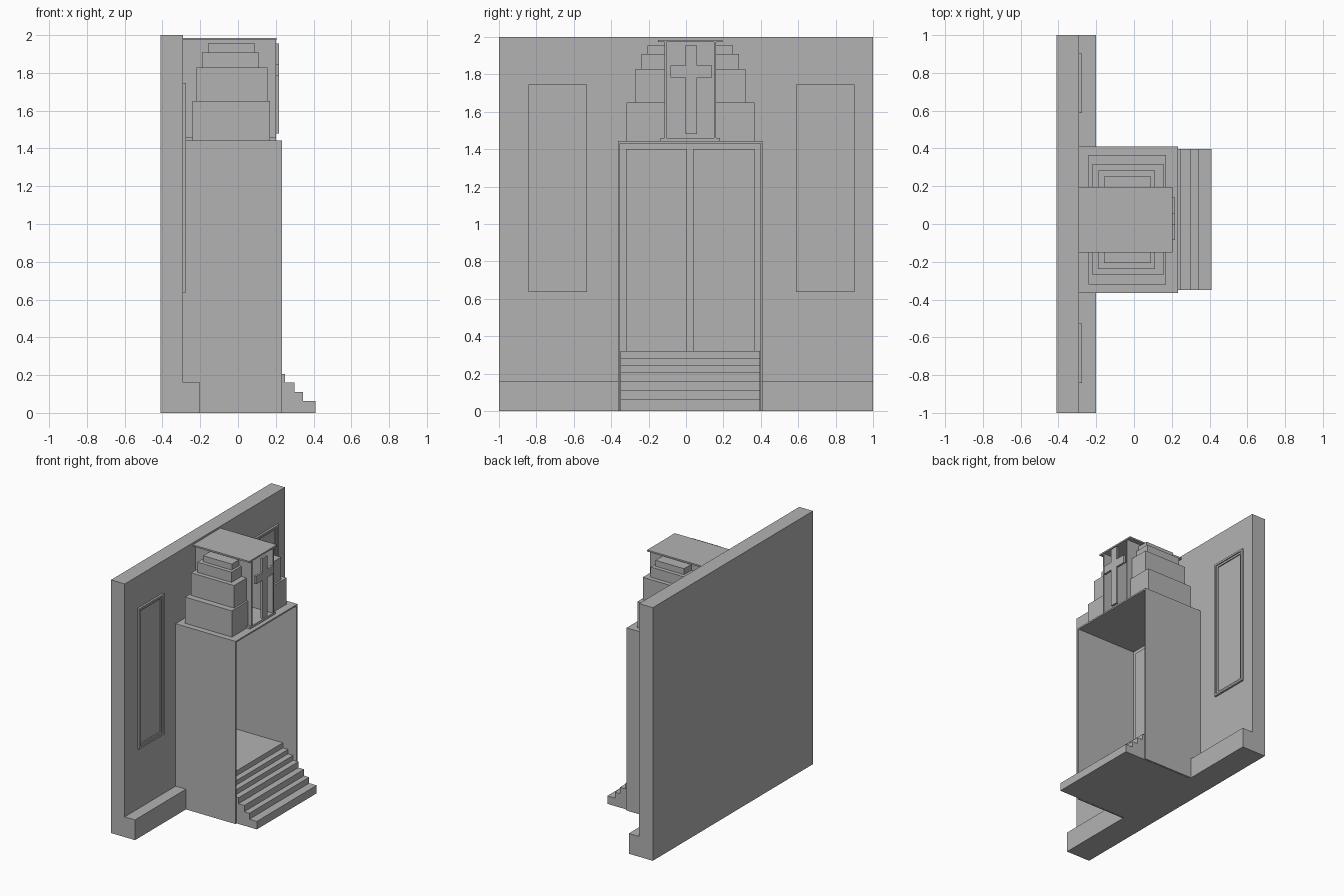
import bpy
import bmesh

cube = bpy.data.objects.get("Cube")
if cube:
    bpy.data.objects.remove(cube, do_unlink=True)

stone = bpy.data.materials.new("grey_stone")
stone.use_nodes = True
GREY = (0.45, 0.45, 0.45, 1)
stone.diffuse_color = GREY
stone.node_tree.nodes["Principled BSDF"].inputs["Base Color"].default_value = GREY


def finish(name, bm):
    bmesh.ops.recalc_face_normals(bm, faces=bm.faces)
    mesh = bpy.data.meshes.new(name)
    bm.to_mesh(mesh)
    bm.free()
    mesh.materials.append(stone)
    obj = bpy.data.objects.new(name, mesh)
    bpy.context.collection.objects.link(obj)
    return obj


def box(name, x, y, z):
    """Box given by its (low, high) range on each axis."""
    bm = bmesh.new()
    bmesh.ops.create_cube(bm, size=1)
    for v in bm.verts:
        v.co = [r[0] if c < 0 else r[1] for c, r in zip(v.co, (x, y, z))]
    return finish(name, bm)


def extrude(name, points, direction):
    """Solid made by sweeping a flat outline along a vector."""
    bm = bmesh.new()
    face = bm.faces.new([bm.verts.new(p) for p in points])
    result = bmesh.ops.extrude_face_region(bm, geom=[face])
    moved = [g for g in result["geom"] if isinstance(g, bmesh.types.BMVert)]
    bmesh.ops.translate(bm, verts=moved, vec=direction)
    return finish(name, bm)


def frame(name, x, y, z, width):
    """Rectangular ring standing on the wall."""
    bm = bmesh.new()
    loops = []
    for depth in x:
        for inset in (0, width):
            a, b = y[0] + inset, y[1] - inset
            c, d = z[0] + inset, z[1] - inset
            loops.append([bm.verts.new((depth, p, q))
                          for p, q in ((a, c), (b, c), (b, d), (a, d))])
    for one, two in ((0, 1), (1, 3), (3, 2), (2, 0)):
        for i in range(4):
            j = (i + 1) % 4
            bm.faces.new((loops[one][i], loops[one][j], loops[two][j], loops[two][i]))
    return finish(name, bm)


WALL = -0.29   # outer face of the main wall
MID = 0.023    # middle of the entrance

# Main wall and its plinth
extrude("main_wall", [(-0.41, -1, 0), (-0.2, -1, 0), (-0.2, -1, 0.16),
                      (WALL, -1, 0.16), (WALL, -1, 2), (-0.41, -1, 2)], (0, 2, 0))

# Framed wall panels
for side, y0, y1 in (("right", -0.843, -0.528), ("left", 0.588, 0.902)):
    z0, z1, w = 0.637, 1.747, 0.015
    frame(side + "_panel_outer_frame", (WALL, -0.274), (y0, y1), (z0, z1), w)
    frame(side + "_panel_inner_frame", (WALL, -0.282),
          (y0 + w, y1 - w), (z0 + w, z1 - w), w)

# Porch: one thin arch-shaped shell, open to the front
outer, inner, top = 0.387, 0.375, 1.443
extrude("porch_shell", [
    (WALL, MID - outer, 0), (WALL, MID - outer, top),
    (WALL, MID + outer, top), (WALL, MID + outer, 0),
    (WALL, MID + inner, 0), (WALL, MID + inner, top - 0.012),
    (WALL, MID - inner, top - 0.012), (WALL, MID - inner, 0)], (0.523, 0, 0))

# Stairs rising to the landing
edges = (0.41, 0.345, 0.3, 0.25, 0.205, 0.16, 0.115)
heights = (0.063, 0.11, 0.16, 0.207, 0.245, 0.28, 0.32)
profile = [(WALL, 0)]
low = 0
for x, z in zip(edges, heights):
    profile += [(x, low), (x, z)]
    low = z
profile.append((WALL, low))
extrude("stairs", [(x, MID - 0.373, z) for x, z in profile], (0, 0.746, 0))

# Double door with handle plates
for side, s in (("right", -1), ("left", 1)):
    def span(a, b):
        return tuple(sorted((MID + s * a, MID + s * b)))
    box(side + "_door", (WALL, -0.281), span(0.018, 0.343), (0.32, 1.4))
    box(side + "_handle_plate", (-0.281, -0.273), span(0.05, 0.113), (0.89, 1.0))

# Stepped tiers on both sides of the shrine
tiers = ((-0.24, 0.17, 0.342, 1.443, 1.65), (-0.22, 0.155, 0.294, 1.65, 1.828),
         (-0.19, 0.11, 0.26, 1.828, 1.908), (-0.16, 0.09, 0.229, 1.908, 1.955))
for side, s in (("right", -1), ("left", 1)):
    for n, (x0, x1, half, z0, z1) in enumerate(tiers, 1):
        y = sorted((MID + s * 0.13, MID + s * half))
        box(f"{side}_tier_{n}", (x0, x1), y, (z0, z1))

# Open shrine with base, side walls and roof
box("shrine_base", (WALL, 0.2), (MID - 0.158, MID + 0.158), (1.443, 1.46))
for side, s in (("right", -1), ("left", 1)):
    y = sorted((MID + s * 0.128, MID + s * 0.138))
    box(side + "_shrine_wall", (WALL, 0.2), y, (1.46, 1.973))
box("shrine_roof", (WALL, 0.203), (MID - 0.173, MID + 0.173), (1.973, 1.985))

# Cross in front of the shrine opening
w, arm, c0, c1, a0, a1 = 0.03, 0.112, 1.48, 1.955, 1.783, 1.847
outline = ((-w, c0), (w, c0), (w, a0), (arm, a0), (arm, a1), (w, a1),
           (w, c1), (-w, c1), (-w, a1), (-arm, a1), (-arm, a0), (-w, a0))
extrude("cross", [(0.2, MID + y + 0.005, z) for y, z in outline], (0.017, 0, 0))
